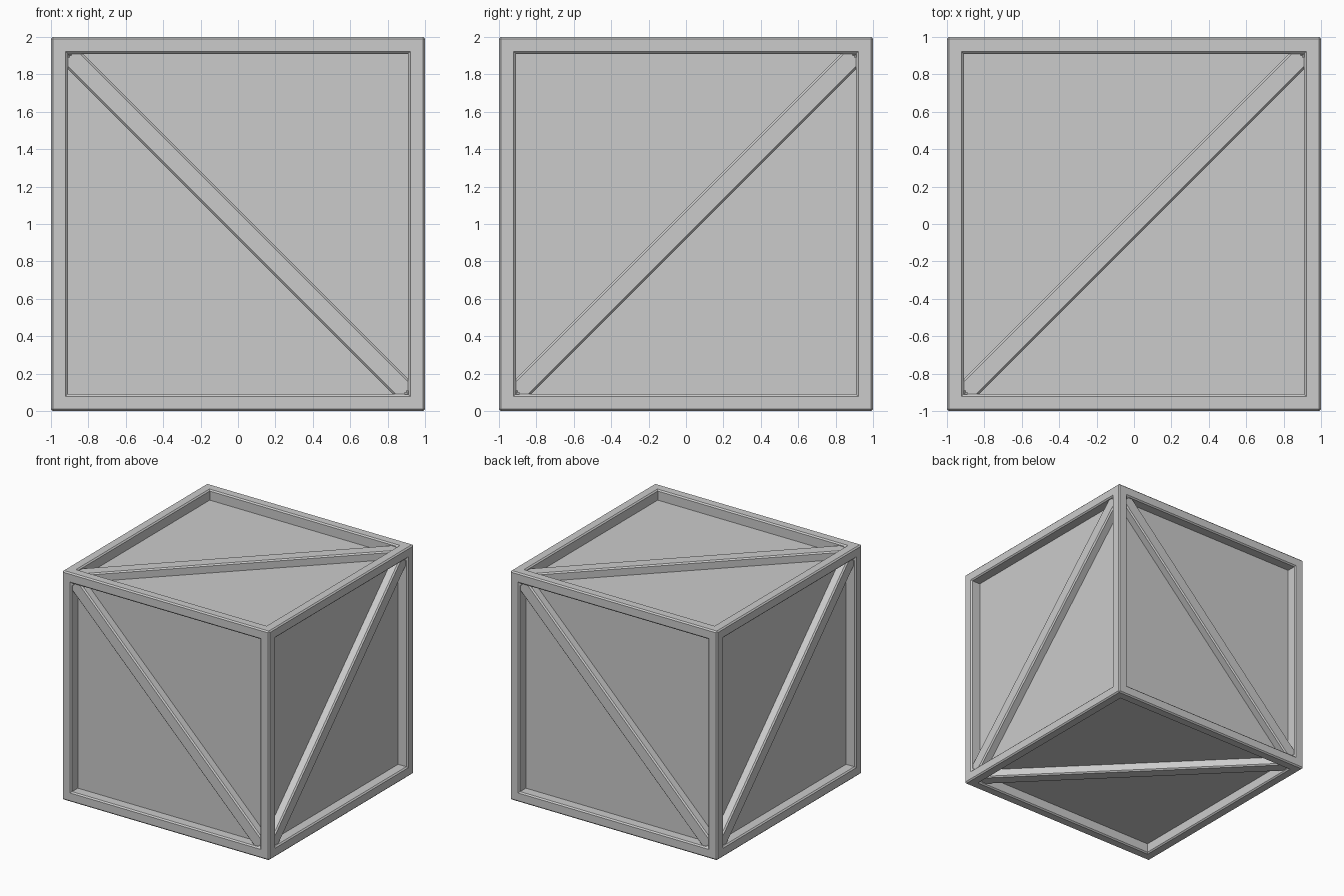
import bpy, bmesh
from mathutils import Matrix, Vector

if "Cube" in bpy.data.objects:
    bpy.data.objects.remove(bpy.data.objects["Cube"])

CENTRE = Vector((0, 0, 1))
FRAME = 0.09      # frame width and panel recess
BEVEL = 0.011


def add_object(name, bm):
    bmesh.ops.recalc_face_normals(bm, faces=bm.faces)
    mesh = bpy.data.meshes.new(name)
    bm.to_mesh(mesh)
    bm.free()
    ob = bpy.data.objects.new(name, mesh)
    ob.location = CENTRE
    bpy.context.collection.objects.link(ob)
    return ob


# Crate body: cube with six recessed panels and a chamfered frame
bm = bmesh.new()
bmesh.ops.create_cube(bm, size=2)
panels = list(bm.faces)
bmesh.ops.inset_individual(bm, faces=panels, thickness=FRAME, use_even_offset=True)
panels = bmesh.ops.extrude_discrete_faces(bm, faces=panels)["faces"]
for f in panels:
    f.normal_update()
    bmesh.ops.translate(bm, verts=f.verts, vec=-f.normal.normalized() * FRAME)
bm.normal_update()


def outer(v):
    return max(abs(c) for c in v.co) > 0.999


rims = [e for e in bm.edges
        if outer(e.verts[0]) and outer(e.verts[1]) and e.calc_face_angle(0) > 0.5]
bmesh.ops.bevel(bm, geom=rims, offset=BEVEL, offset_type='OFFSET',
                segments=1, profile=0.5, affect='EDGES')
add_object("crate_body", bm)


# Diagonal braces: chamfered bars running corner to corner in each recess
def brace(name, normal, direction):
    n, d = Vector(normal), Vector(direction).normalized()
    s = n.cross(d)
    low, high = 0.89, 0.982
    bm = bmesh.new()
    bmesh.ops.create_cube(bm, size=1)
    bmesh.ops.scale(bm, verts=bm.verts, vec=(1.9 * 2 ** 0.5, 0.114, high - low))
    bmesh.ops.translate(bm, verts=bm.verts, vec=(0, 0, (low + high) / 2))
    long_edges = [e for e in bm.edges
                  if abs(e.verts[0].co.x - e.verts[1].co.x) > 1
                  and e.verts[0].co.z > 0.95]
    bmesh.ops.bevel(bm, geom=long_edges, offset=BEVEL, offset_type='OFFSET',
                    segments=1, profile=0.5, affect='EDGES')
    turn = Matrix((d, s, n)).transposed().to_4x4()
    bmesh.ops.transform(bm, matrix=turn, verts=bm.verts)
    add_object(name, bm)


for name, normal, direction in (
        ("front_brace", (0, -1, 0), (1, 0, -1)),
        ("back_brace", (0, 1, 0), (1, 0, 1)),
        ("right_brace", (1, 0, 0), (0, 1, 1)),
        ("left_brace", (-1, 0, 0), (0, 1, -1)),
        ("top_brace", (0, 0, 1), (1, 1, 0)),
        ("bottom_brace", (0, 0, -1), (1, -1, 0))):
    brace(name, normal, direction)
